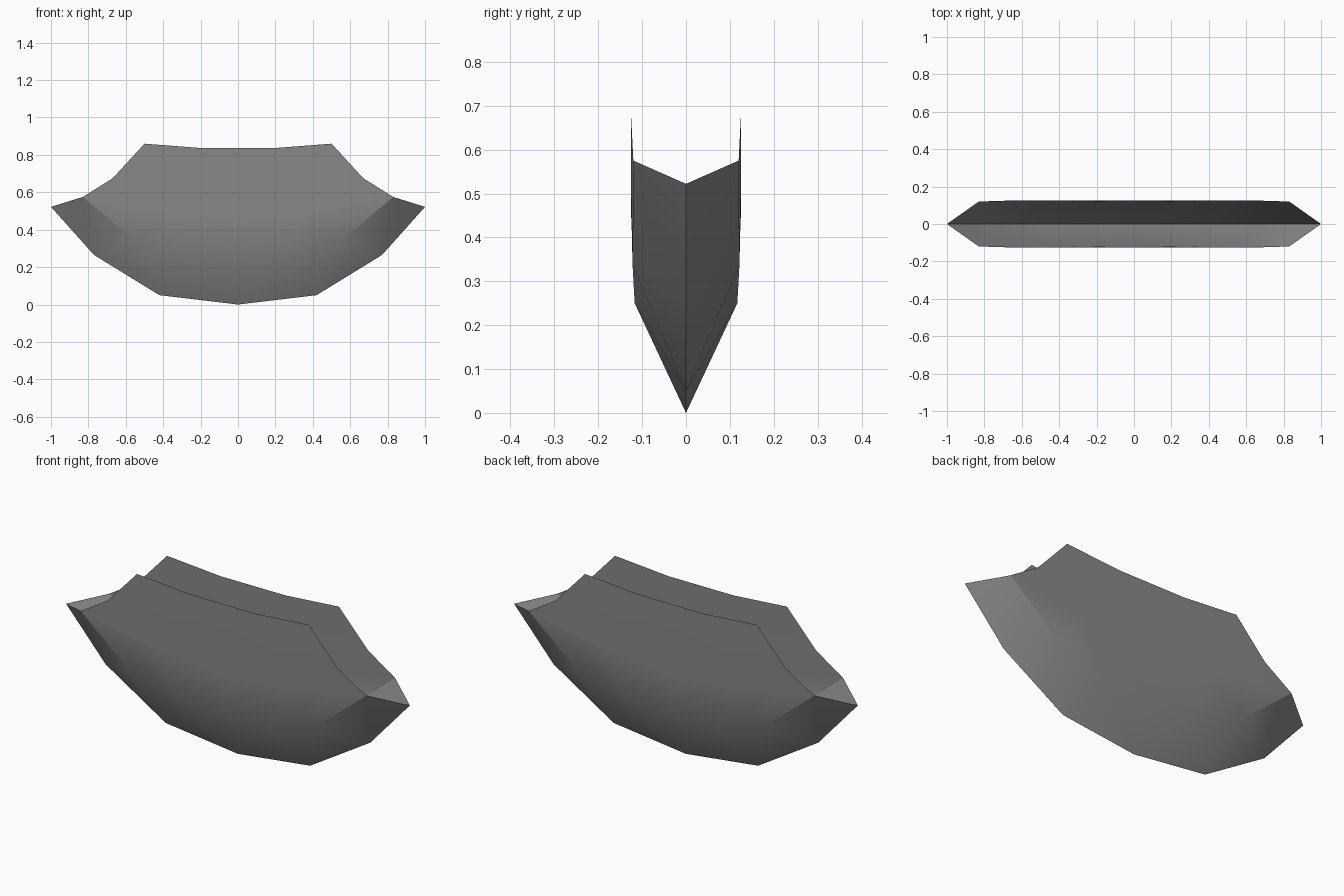
import bpy

if "Cube" in bpy.data.objects:
    bpy.data.objects.remove(bpy.data.objects["Cube"])

# Painted grey shell
grey = bpy.data.materials.new("hull grey")
grey.diffuse_color = (0.25, 0.25, 0.25, 1)
grey.use_nodes = True
grey.node_tree.nodes["Principled BSDF"].inputs["Base Color"].default_value = grey.diffuse_color

# One quarter of the open, pointed hull (x >= 0, front half)
W = -0.125
points = {
    # keel, running up to the tip
    "k0": (0, 0, 0), "k1": (0.42, 0, 0.05), "k2": (0.77, 0, 0.265), "k3": (1, 0, 0.522),
    # knuckle line where the keel slope meets the side
    "l0": (0, -0.117, 0.25), "l1": (0.26, -0.117, 0.25), "l2": (0.55, -0.122, 0.34),
    # middle of the side
    "m0": (0, W, 0.45), "m1": (0.38, W, 0.5),
    # rim
    "t0": (0, W, 0.836), "t1": (0.19, W, 0.836), "t2": (0.5, W, 0.86),
    "t3": (0.67, W, 0.675), "t4": (0.83, -0.12, 0.575),
}
panels = ["k0 k1 l1", "k0 l1 l0", "k1 l2 l1",           # bottom
          "k1 k2 l2", "k2 t4 l2", "k2 k3 t4",           # pointed end
          "l1 l2 m1", "l0 l1 m1 m0", "l2 t4 m1",        # side
          "m1 t4 t3", "m1 t3 t2", "m1 t2 t1", "m0 m1 t1 t0"]

names = list(points)
mesh = bpy.data.meshes.new("hull")
mesh.from_pydata(list(points.values()), [],
                 [[names.index(n) for n in p.split()] for p in panels])
mesh.materials.append(grey)
hull = bpy.data.objects.new("hull", mesh)
bpy.context.collection.objects.link(hull)
bpy.context.view_layer.objects.active = hull
hull.select_set(True)

# Mirror to both ends and both sides
mirror = hull.modifiers.new("mirror", "MIRROR")
mirror.use_axis = (True, True, False)
mirror.merge_threshold = 0.0005
bpy.ops.object.modifier_apply(modifier="mirror")
bpy.ops.object.shade_smooth_by_angle(angle=0.5)
